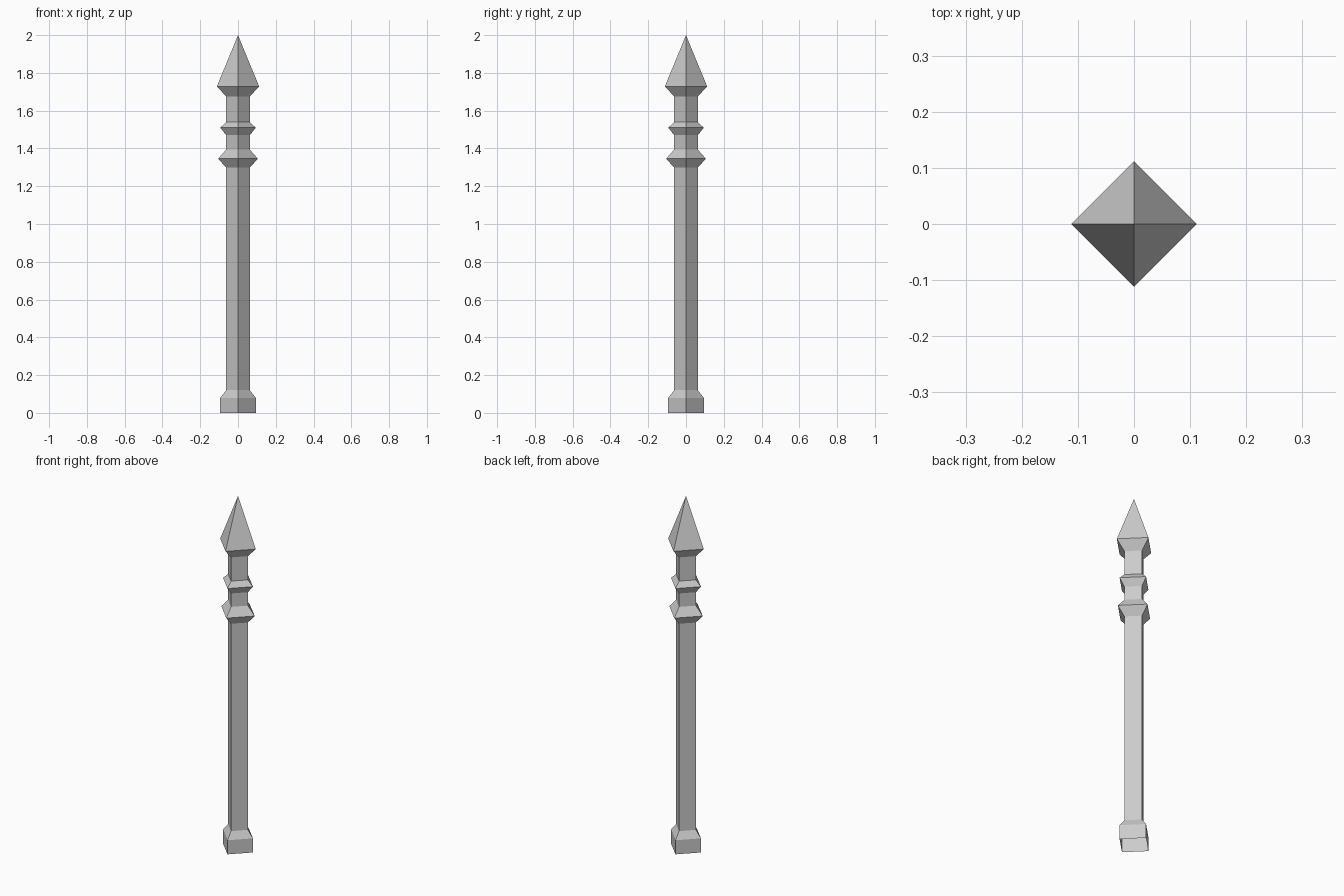
import bpy, bmesh
from math import cos, sin, pi

if "Cube" in bpy.data.objects:
    bpy.data.objects.remove(bpy.data.objects["Cube"])

SHAFT_R = 0.0625


def lathe(name, profile, sides=4):
    """Turn (radius, z) points into a four-sided open shell, corners on the axes."""
    bm = bmesh.new()
    rings = []
    for r, z in profile:
        if r == 0:
            rings.append([bm.verts.new((0, 0, z))] * sides)
        else:
            rings.append([bm.verts.new((r * cos(2 * pi * i / sides),
                                        r * sin(2 * pi * i / sides), z))
                          for i in range(sides)])
    for low, high in zip(rings, rings[1:]):
        for i in range(sides):
            j = (i + 1) % sides
            quad = [low[i], low[j], high[j], high[i]]
            bm.faces.new(list(dict.fromkeys(quad)))
    mesh = bpy.data.meshes.new(name)
    bm.to_mesh(mesh)
    bm.free()
    obj = bpy.data.objects.new(name, mesh)
    bpy.context.collection.objects.link(obj)
    return obj


# Foot with sloped shoulder, open underneath
lathe("foot", [(0.094, 0), (0.094, 0.08), (SHAFT_R, 0.12)])

# Straight lengths of the post
for name, z0, z1 in [("shaft", 0.12, 1.298),
                     ("middle_neck", 1.394, 1.47),
                     ("upper_neck", 1.54, 1.675)]:
    lathe(name, [(SHAFT_R, z0), (SHAFT_R, z1)])

# Collars
for name, r, z0, z1, z2 in [("lower_collar", 0.105, 1.298, 1.346, 1.394),
                            ("upper_collar", 0.094, 1.47, 1.51, 1.54)]:
    lathe(name, [(SHAFT_R, z0), (r, z1), (SHAFT_R, z2)])

# Pointed finial
lathe("spear_point", [(SHAFT_R, 1.675), (0.112, 1.728), (0, 2)])
